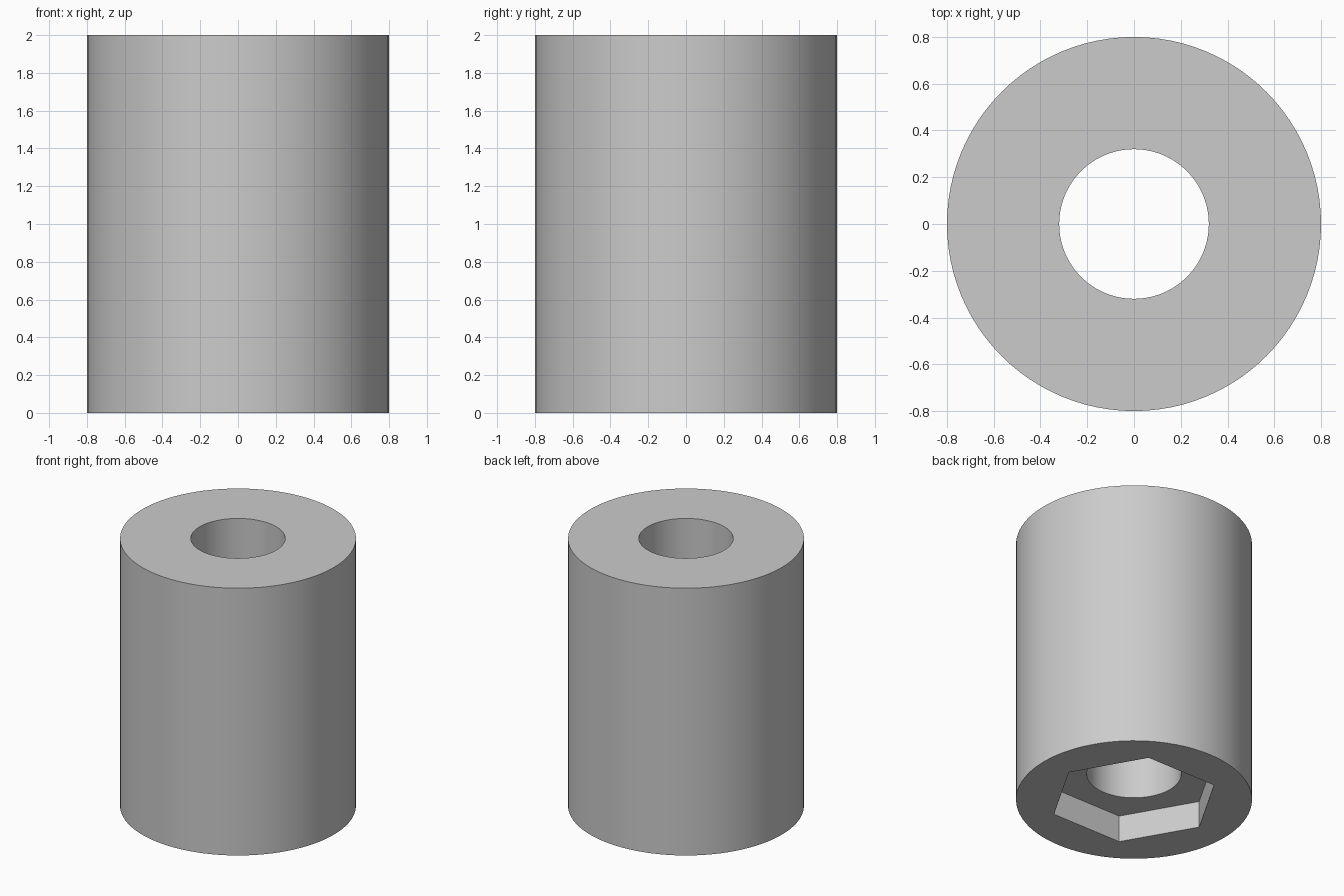
import bpy, bmesh, math

cube = bpy.data.objects.get("Cube")
if cube:
    bpy.data.objects.remove(cube, do_unlink=True)

SEGMENTS = 96          # multiple of six, so the pocket corners land on a vertex
HEIGHT = 2.0
OUTER_RADIUS = 0.8
BORE_RADIUS = 0.32
POCKET_APOTHEM = 0.5   # half of the hexagon's width across flats
POCKET_DEPTH = 0.2


def circle(radius):
    return lambda angle: radius


def hexagon(apothem):
    # distance to a six-sided outline with corners on the x axis
    sector = math.pi / 3
    return lambda angle: apothem / math.cos(angle % sector - sector / 2)


def add_ring(bm, outline, z):
    ring = []
    for i in range(SEGMENTS):
        angle = math.tau * i / SEGMENTS
        r = outline(angle)
        ring.append(bm.verts.new((r * math.cos(angle), r * math.sin(angle), z)))
    return ring


# Grey material
grey = bpy.data.materials.new("grey")
grey.use_nodes = True
color = (0.6, 0.6, 0.6, 1)
grey.diffuse_color = color
grey.node_tree.nodes["Principled BSDF"].inputs["Base Color"].default_value = color

# Spacer sleeve: outer wall, top, bore, pocket floor, hexagonal pocket, underside
bm = bmesh.new()
pocket = hexagon(POCKET_APOTHEM)
rings = [
    add_ring(bm, circle(OUTER_RADIUS), 0),
    add_ring(bm, circle(OUTER_RADIUS), HEIGHT),
    add_ring(bm, circle(BORE_RADIUS), HEIGHT),
    add_ring(bm, circle(BORE_RADIUS), POCKET_DEPTH),
    add_ring(bm, pocket, POCKET_DEPTH),
    add_ring(bm, pocket, 0),
]
for a, b in zip(rings, rings[1:] + rings[:1]):
    for i in range(SEGMENTS):
        j = (i + 1) % SEGMENTS
        bm.faces.new((a[i], a[j], b[j], b[i]))
bmesh.ops.recalc_face_normals(bm, faces=bm.faces)

mesh = bpy.data.meshes.new("spacer_sleeve")
bm.to_mesh(mesh)
bm.free()
mesh.materials.append(grey)
sleeve = bpy.data.objects.new("spacer_sleeve", mesh)
bpy.context.collection.objects.link(sleeve)

# Smooth round walls, crisp rims and pocket corners
bpy.ops.object.select_all(action="DESELECT")
sleeve.select_set(True)
bpy.context.view_layer.objects.active = sleeve
bpy.ops.object.shade_smooth_by_angle(angle=math.radians(30))
